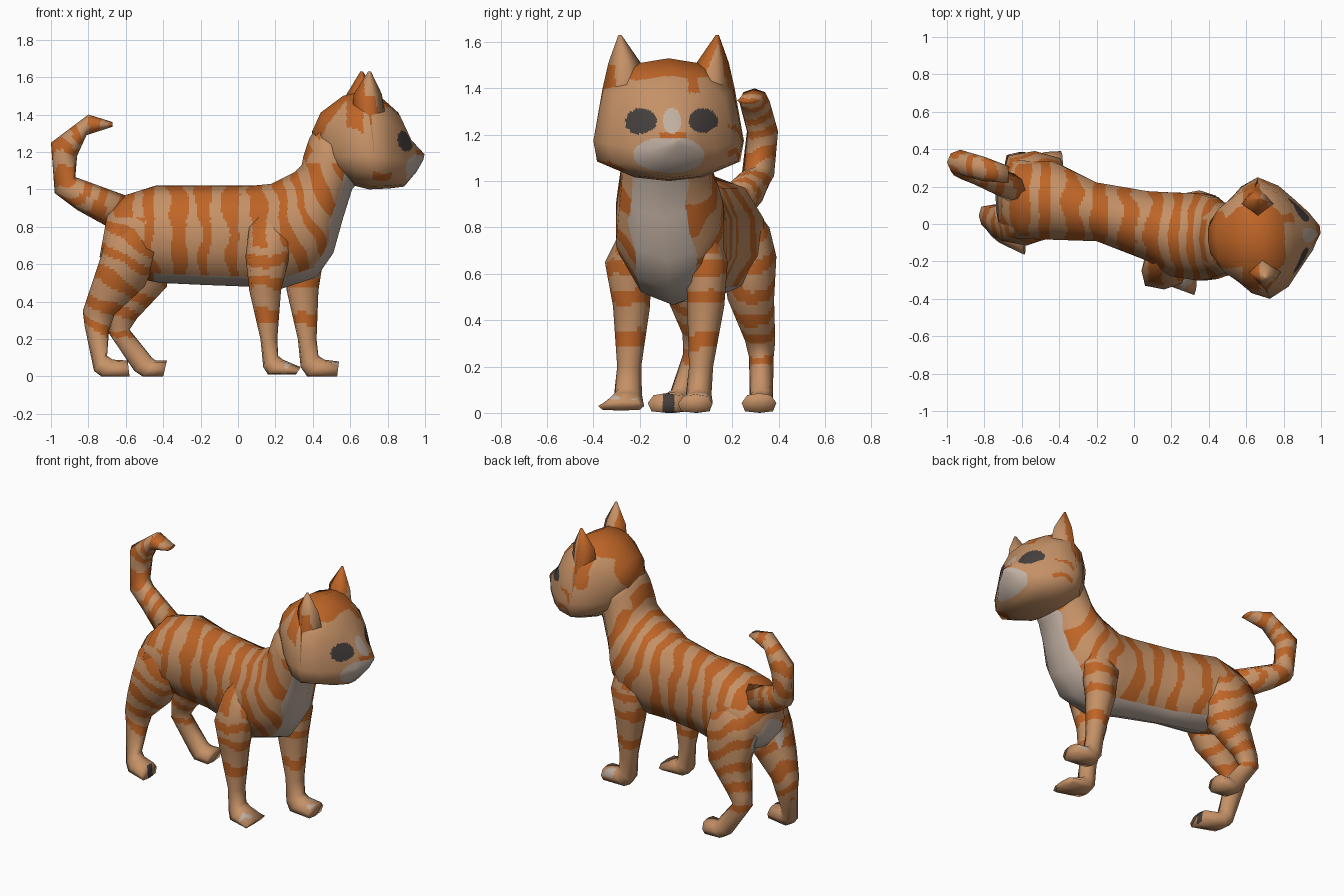
import bpy, bmesh, math
from mathutils import Vector, noise


def material(name, rgb):
    m = bpy.data.materials.new(name)
    m.diffuse_color = (*rgb, 1.0)
    return m


MATS = [material("tan fur", (0.56, 0.285, 0.135)),
        material("orange stripe", (0.52, 0.13, 0.02)),
        material("pale fur", (0.53, 0.43, 0.36)),
        material("dark eye", (0.06, 0.05, 0.047))]
TAN, ORANGE, PALE, DARK = range(4)


def circle(n):
    return [(0.5 + 0.5 * math.cos(2 * math.pi * i / n), math.sin(2 * math.pi * i / n))
            for i in range(n)]


def mirrored(half):
    return [(1, 0)] + half + [(0, 0)] + [(h, -w) for h, w in reversed(half)]


# Loft through rings given by a side profile:
# (top x, top z, bottom x, bottom z, centre y, half width)
def loft(name, rings, shape, paint, cuts, skew=0.0):
    bm = bmesh.new()
    lay = bm.verts.layers.float_vector.new("soft")
    loops = []
    for tx, tz, bx, bz, yc, hw in rings:
        loops.append([bm.verts.new((bx + (tx - bx) * h - skew * (yc + hw * w + 0.075),
                                    yc + hw * w, bz + (tz - bz) * h)) for h, w in shape])
    n = len(shape)
    for a, b in zip(loops, loops[1:]):
        for i in range(n):
            j = (i + 1) % n
            bm.faces.new((a[i], a[j], b[j], b[i]))
    caps = [bm.faces.new(loops[0][::-1]), bm.faces.new(loops[-1])]
    bmesh.ops.poke(bm, faces=caps)
    bmesh.ops.recalc_face_normals(bm, faces=bm.faces[:])
    bm.normal_update()
    for v in bm.verts:
        v[lay] = v.normal
    # fine cuts keep the low-poly form and give clean marking borders
    bmesh.ops.subdivide_edges(bm, edges=bm.edges[:], cuts=cuts, use_grid_fill=True)
    bm.normal_update()
    for f in bm.faces:
        f.smooth = True
        f.material_index = paint(f.calc_center_median(), f.normal)
    normals = []
    for v in bm.verts:
        s = Vector(v[lay])
        normals.append(s.normalized() if s.length > 0.1 else v.normal.copy())
    bm.verts.layers.float_vector.remove(lay)
    me = bpy.data.meshes.new(name)
    bm.to_mesh(me)
    bm.free()
    for m in MATS:
        me.materials.append(m)
    me.normals_split_custom_set_from_vertices(normals)
    ob = bpy.data.objects.new(name, me)
    bpy.context.collection.objects.link(ob)
    return ob


# ---- marking rules ----
def wob(p, scale, seed=0.0):
    return noise.noise(Vector((p.x * scale + seed, p.y * scale, p.z * scale)))


def band(u, period, bias=0.0):
    return ORANGE if math.sin(2 * math.pi * u / period) > bias else TAN


def rump_spot(p, nor):
    return (p.x < -0.58 and nor.x < -0.25
            and ((p.y - 0.165) / 0.13) ** 2 + ((p.z - 0.64) / 0.115) ** 2 < 1)


def body_fur(p, nor):
    w = 0.04 * wob(p, 6)
    if p.x < -0.5 and p.z < 0.85:
        return band(p.z + 0.5 * p.x + w, 0.14, 0.1)
    lean = 0.45 * (p.z - 0.8) * max(0.0, min(1.0, (p.x - 0.1) * 4))
    return band(p.x + 0.07 + lean + w, 0.145,
                0.25 - 0.6 * max(0.0, nor.z) + 0.8 * wob(p, 6, 7))


def torso_paint(p, nor):
    e = 0.03 * wob(p, 8, 3)
    if p.x > 0.36 and nor.x > 0.2 and abs(p.y + 0.12 - 0.08 * (0.95 - p.z)) < 0.125 + e:
        return PALE
    if nor.z < -0.55 and -0.45 < p.x < 0.4 and p.z < 0.6:
        return PALE
    if rump_spot(p, nor):
        return PALE
    if p.z > 1.14 and abs(p.y + 0.08) > 0.11 + 2 * e:
        return TAN
    return body_fur(p, nor)


def front_leg_paint(p, nor):
    z = p.z + 0.03 * wob(p, 8)
    if z > 0.68:
        return body_fur(p, nor)
    if 0.03 < p.z < 0.085 and nor.z > 0.2 and (p.x > 0.43 or 0.25 < p.x < 0.31):
        return PALE if wob(p, 14) > 0.05 else TAN
    return ORANGE if 0.28 < z < 0.35 or 0.47 < z < 0.53 or 0.59 < z < 0.65 else TAN


def hind_leg_paint(p, nor):
    if rump_spot(p, nor):
        return PALE
    if p.z > 0.85:
        return body_fur(p, nor)
    if p.z < 0.21:
        return DARK if nor.x > 0.8 and p.x > -0.6 and abs(p.y + 0.075) < 0.025 else TAN
    return band(p.z + 0.5 * p.x + 0.06 * wob(p, 6), 0.14, 0.1)


def tail_paint(p, nor):
    a = math.atan2(p.z - 1.17, -(p.x + 0.72))
    return band(a + 0.35 * wob(p, 7), 0.55, 0.0)


def head_paint(p, nor):
    y = p.y + 0.06
    e = 0.04 * wob(p, 7, 5)
    if p.x > 0.72 and nor.x > 0:
        if ((abs(y) - 0.135) / 0.066) ** 2 + ((p.z - 1.26) / 0.054) ** 2 < 1 + 7 * e:
            return DARK
        if ((y + 0.015) / 0.155) ** 2 + ((p.z - 1.115) / 0.08) ** 2 < 1 + 3 * e and p.z < 1.185:
            return PALE
        if (y / 0.04) ** 2 + ((p.z - 1.26) / 0.055) ** 2 < 1:
            return PALE
        if abs(y) < 0.06 + e and 1.185 < p.z < 1.21:
            return ORANGE
        # brow marks beside the ears
        if 0.07 < y < 0.12 + e and p.z > 1.38 or -0.14 < y < -0.1 and p.z > 1.44:
            return ORANGE
    if p.z > 1.455 + e and abs(y) < 0.22 + e:
        return ORANGE
    if p.x < 0.62 and abs(y + 0.02) < 0.13 + e and nor.z > -0.1 and p.z > 1.25:
        return ORANGE
    if 0.58 < p.x < 0.67 and p.z > 1.31 + 2 * e:
        return ORANGE
    # cheek stripes
    if y > 0.24 and 0.68 < p.x < 0.84 and nor.z > -0.6:
        if math.sin((p.z - 0.25 * p.x + 2 * e) * 70) > 0.5 and 1.08 < p.z < 1.24:
            return ORANGE
    if y < -0.2 and 0.72 < p.x < 0.82 and abs(p.z - 1.075 + e) < 0.012:
        return ORANGE
    return TAN


def ear_paint(p, nor):
    if nor.x < 0 and p.x < 0.66 + 0.08 * wob(p, 8) and p.z > 1.3:
        return ORANGE
    if p.y < -0.305 and 1.34 < p.z < 1.5:
        return ORANGE
    if p.y > 0 and p.z > 1.36:      # orange rim on the left ear
        c = 0.12 + 0.1 * (p.z - 1.4)
        if abs(p.y - c) > 0.3 * (1.6 - p.z):
            return ORANGE
    return TAN


# ---- torso and neck ----
loft("torso", [
    (-0.70, 0.86, -0.74, 0.64, 0.14, 0.13), (-0.60, 0.97, -0.66, 0.55, 0.13, 0.22),
    (-0.44, 1.02, -0.42, 0.50, 0.125, 0.22), (-0.20, 1.02, -0.20, 0.49, 0.065, 0.165),
    (0.08, 1.02, 0.06, 0.48, -0.01, 0.195), (0.18, 1.03, 0.22, 0.465, -0.055, 0.235),
    (0.30, 1.09, 0.42, 0.53, -0.07, 0.245), (0.34, 1.13, 0.51, 0.66, -0.075, 0.23),
    (0.35, 1.18, 0.56, 0.84, -0.085, 0.205), (0.38, 1.27, 0.61, 1.0, -0.09, 0.19),
    (0.45, 1.39, 0.66, 1.06, -0.085, 0.18)], circle(10), torso_paint, 22)

# ---- head: broad cheeks, narrow crown, face sloping back above the muzzle ----
section = mirrored([(0.95, 0.5), (0.75, 0.86), (0.33, 1.0), (0.16, 0.95), (0.03, 0.45)])
loft("head", [
    (0.395, 1.31, 0.48, 1.12, -0.09, 0.12), (0.44, 1.41, 0.55, 1.06, -0.09, 0.20),
    (0.56, 1.50, 0.62, 1.02, -0.085, 0.285), (0.68, 1.53, 0.70, 1.0, -0.075, 0.325),
    (0.78, 1.48, 0.81, 1.005, -0.065, 0.27), (0.86, 1.41, 0.89, 1.015, -0.05, 0.18),
    (0.925, 1.27, 0.955, 1.09, -0.04, 0.105), (1.0, 1.19, 0.99, 1.15, -0.03, 0.03)],
    section, head_paint, 13, skew=0.1)

# ---- ears: outer rim runs down to the cheek ----
for name, s in (("right_ear", -1), ("left_ear", 1)):
    yc = -0.075
    loft(name, [
        (0.73, 1.20, 0.66, 1.20, yc + s * 0.25, 0.07),
        (0.77, 1.40, 0.59, 1.40, yc + s * 0.18, 0.105),
        (0.75, 1.51, 0.60, 1.51, yc + s * 0.19, 0.07),
        (0.69, 1.63, 0.675, 1.63, yc + s * 0.21, 0.007)],
        circle(4), ear_paint, 10, skew=0.1)

# ---- front legs ----
limb = mirrored([(0.9, 0.68), (0.5, 1.0), (0.08, 0.8)])
loft("right_front_leg", [
    (0.24, 0.95, 0.15, 0.92, -0.13, 0.05), (0.31, 0.80, 0.06, 0.80, -0.19, 0.085),
    (0.28, 0.66, 0.04, 0.64, -0.25, 0.10), (0.23, 0.46, 0.06, 0.46, -0.235, 0.08),
    (0.21, 0.20, 0.12, 0.20, -0.245, 0.052), (0.215, 0.11, 0.135, 0.05, -0.25, 0.06),
    (0.24, 0.09, 0.16, 0.01, -0.26, 0.075), (0.335, 0.05, 0.31, 0.01, -0.28, 0.10)],
    limb, front_leg_paint, 11)
loft("left_front_leg", [
    (0.38, 0.92, 0.28, 0.92, 0.0, 0.05), (0.44, 0.80, 0.24, 0.80, 0.05, 0.085),
    (0.46, 0.65, 0.24, 0.65, 0.09, 0.09), (0.43, 0.46, 0.26, 0.46, 0.085, 0.08),
    (0.42, 0.20, 0.32, 0.20, 0.065, 0.052), (0.43, 0.11, 0.335, 0.05, 0.055, 0.055),
    (0.46, 0.09, 0.37, 0.0, 0.05, 0.065), (0.54, 0.08, 0.53, 0.0, 0.04, 0.075)],
    limb, front_leg_paint, 11)

# ---- hind legs ----
loft("right_hind_leg", [
    (-0.46, 0.94, -0.60, 0.92, 0.07, 0.06), (-0.41, 0.80, -0.70, 0.80, 0.03, 0.11),
    (-0.42, 0.66, -0.73, 0.65, 0.01, 0.125), (-0.50, 0.48, -0.78, 0.50, 0.015, 0.095),
    (-0.66, 0.33, -0.83, 0.35, 0.045, 0.06), (-0.69, 0.24, -0.82, 0.27, 0.04, 0.052),
    (-0.70, 0.11, -0.77, 0.03, -0.02, 0.055), (-0.67, 0.09, -0.73, 0.0, -0.045, 0.065),
    (-0.59, 0.085, -0.58, 0.0, -0.085, 0.08)], limb, hind_leg_paint, 11)
loft("left_hind_leg", [
    (-0.44, 0.94, -0.58, 0.92, 0.20, 0.06), (-0.38, 0.80, -0.68, 0.80, 0.25, 0.11),
    (-0.36, 0.68, -0.70, 0.67, 0.27, 0.12), (-0.38, 0.48, -0.64, 0.50, 0.28, 0.10),
    (-0.54, 0.31, -0.68, 0.31, 0.32, 0.065), (-0.58, 0.25, -0.69, 0.23, 0.325, 0.053),
    (-0.46, 0.10, -0.555, 0.03, 0.325, 0.05), (-0.44, 0.085, -0.51, 0.0, 0.32, 0.065),
    (-0.38, 0.085, -0.40, 0.0, 0.315, 0.075)], limb, hind_leg_paint, 11)

# ---- tail ----
loft("tail", [
    (-0.58, 0.96, -0.66, 0.78, 0.18, 0.08), (-0.84, 1.055, -0.86, 0.89, 0.28, 0.07),
    (-0.87, 1.065, -0.98, 0.98, 0.31, 0.07), (-0.86, 1.18, -1.0, 1.25, 0.33, 0.067),
    (-0.81, 1.29, -0.80, 1.40, 0.295, 0.066), (-0.67, 1.335, -0.67, 1.36, 0.265, 0.045)],
    circle(8), tail_paint, 11)
